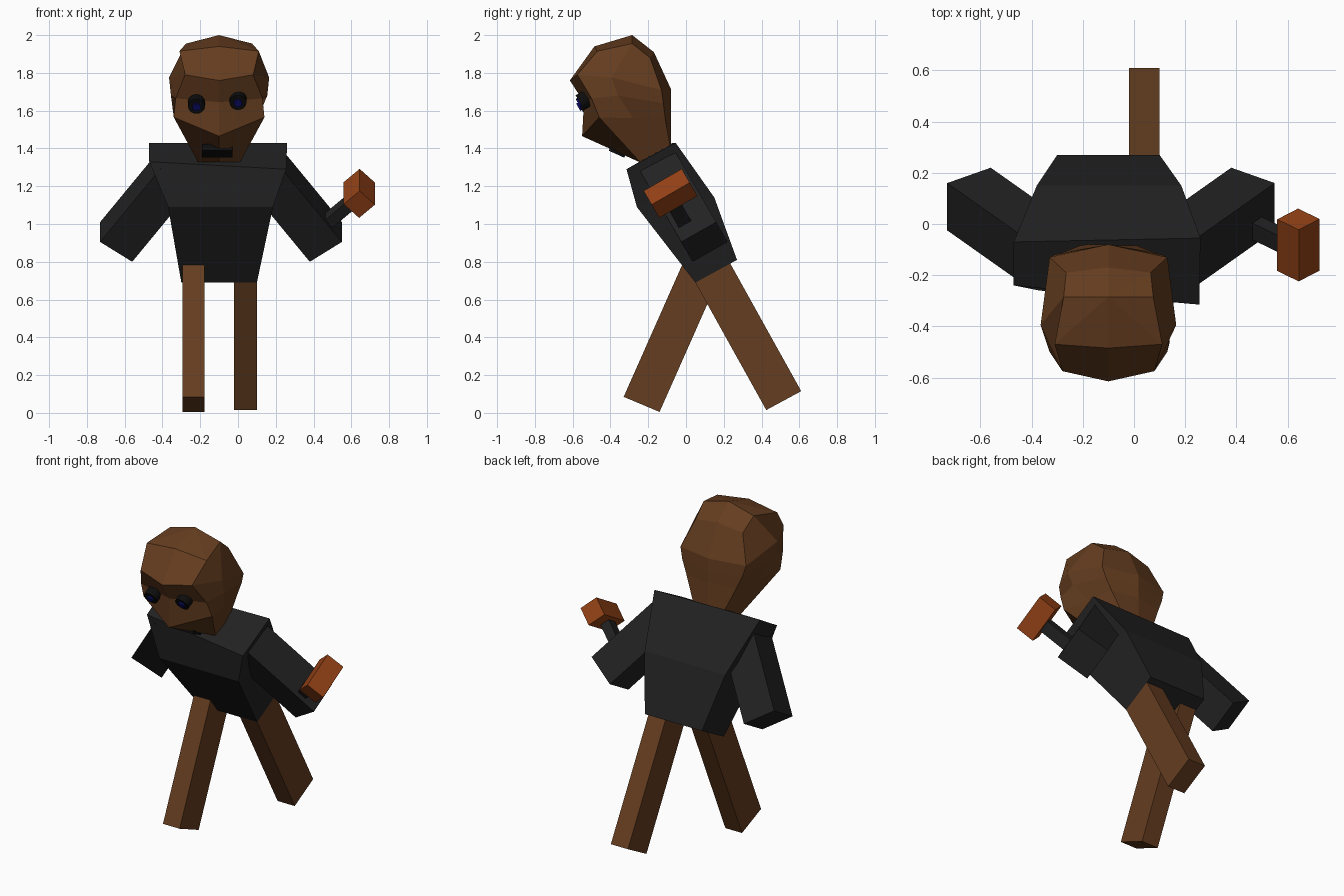
import bpy, bmesh, math
from mathutils import Vector as V, Matrix

if "Cube" in bpy.data.objects:
    bpy.data.objects.remove(bpy.data.objects["Cube"])

CX = -0.10                                   # body centre line
LEAN = math.radians(30)                      # forward lean of the upper body
FORE = V((0, math.cos(LEAN), math.sin(LEAN)))    # front-to-back axis of the torso
UP = V((0, -math.sin(LEAN), math.cos(LEAN)))     # spine axis


def material(name, rgb):
    m = bpy.data.materials.new(name)
    m.diffuse_color = (*rgb, 1)
    m.use_nodes = True
    m.node_tree.nodes["Principled BSDF"].inputs["Base Color"].default_value = m.diffuse_color
    return m


BROWN = material("brown", (0.13, 0.047, 0.014))
BLACK = material("charcoal", (0.016, 0.016, 0.016))
DARK = material("black", (0.004, 0.004, 0.004))
ORANGE = material("orange", (0.30, 0.055, 0.008))
BLUE = material("blue", (0.004, 0.004, 0.14))


def finish(name, bm, mat):
    bmesh.ops.recalc_face_normals(bm, faces=bm.faces)
    me = bpy.data.meshes.new(name)
    bm.to_mesh(me)
    bm.free()
    me.materials.append(mat)
    ob = bpy.data.objects.new(name, me)
    bpy.context.collection.objects.link(ob)
    return ob


def loft(name, rings, mat, apex=None):
    """Skin a stack of rings; close the first with an apex or a flat cap."""
    bm = bmesh.new()
    vs = [[bm.verts.new(p) for p in r] for r in rings]
    n = len(vs[0])
    for a, b in zip(vs, vs[1:]):
        for i in range(n):
            j = (i + 1) % n
            bm.faces.new((a[i], a[j], b[j], b[i]))
    if apex:
        t = bm.verts.new(apex)
        for i in range(n):
            bm.faces.new((vs[0][i], vs[0][(i + 1) % n], t))
    else:
        bm.faces.new(vs[0])
    bm.faces.new(vs[-1][::-1])
    return finish(name, bm, mat)


def bar(name, corner, a, b, length_vec, mat):
    """Box from one corner and three edge vectors."""
    c, a, b, l = V(corner), V(a), V(b), V(length_vec)
    base = [c, c + a, c + a + b, c + b]
    return loft(name, [base, [p + l for p in base]], mat)


def disc(name, centre, radius, depth, mat):
    bm = bmesh.new()
    bmesh.ops.create_cone(bm, cap_ends=True, segments=16, radius1=radius,
                          radius2=radius, depth=depth,
                          matrix=Matrix.Translation(centre) @ FORE.to_track_quat('Z', 'Y').to_matrix().to_4x4())
    return finish(name, bm, mat)


# torso: bottom, chest and slightly twisted shoulder rings
loft("torso", [
    [(-0.30, 0.05, 0.69), (0.10, 0.05, 0.69), (0.10, 0.27, 0.81), (-0.30, 0.27, 0.81)],
    [(-0.37, -0.26, 1.09), (0.185, -0.26, 1.09), (0.185, 0.15, 1.14), (-0.38, 0.15, 1.14)],
    [(-0.47, -0.24, 1.33), (0.255, -0.315, 1.29), (0.26, -0.055, 1.43), (-0.47, -0.07, 1.43)],
], BLACK)

# arms: sloping boxes mirrored about the centre line
for side, label in ((1, "right"), (-1, "left")):
    mx = lambda x: side * x
    bar(label + "_arm", (-0.09 + mx(0.64), -0.025, 0.905), (0, 0.185, 0.105),
        (mx(-0.17), 0.06, -0.105), (mx(-0.32), -0.226, 0.388), BLACK)

# legs: one forward, one back
bar("front_leg", (-0.295, -0.33, 0.085), (0.117, 0, 0), (0, 0.19, -0.08),
    V((0, 0.405, 0.914)) * 0.85, BROWN)
bar("back_leg", (-0.02, 0.425, 0.015), (0.12, 0, 0), (0, 0.185, 0.1),
    V((0, -0.486, 0.874)) * 0.82, BROWN)

# mallet: square head on a short handle
c = V((0.6425, -0.082, 1.162))
ang = math.radians(46)
h = V((math.sin(ang), 0, 0)) + UP * math.cos(ang)
w = V((math.cos(ang), 0, 0)) - UP * math.sin(ang)
a, b, l = w * 0.117, h * 0.117, FORE * 0.233
bar("mallet_head", c - (a + b + l) / 2, a, b, l, ORANGE)
a, b, l = w * 0.06, FORE * 0.075, h * 0.25
bar("mallet_handle", c - a / 2 - b / 2 - l - FORE * 0.015, a, b, l, BLACK)

# head: half rings from front centre to back centre (x offset, y, z), mirrored
half_rings = [
    [(0, -.485, 1.94), (.21, -.47, 1.915), (.175, -.285, 1.955), (.165, -.19, 1.88), (0, -.17, 1.91)],
    [(0, -.615, 1.76), (.18, -.575, 1.79), (.265, -.395, 1.775), (.23, -.13, 1.71), (0, -.08, 1.715)],
    [(0, -.54, 1.645), (.23, -.50, 1.665), (.255, -.36, 1.68), (.21, -.12, 1.64), (0, -.08, 1.64)],
    [(0, -.55, 1.465), (.24, -.46, 1.565), (.205, -.28, 1.56), (.175, -.11, 1.56), (0, -.08, 1.56)],
    [(0, -.24, 1.325), (.11, -.24, 1.325), (.11, -.15, 1.35), (.10, -.08, 1.39), (0, -.08, 1.39)],
]
rings = [[(CX + x, y, z) for x, y, z in r] + [(CX - x, y, z) for x, y, z in r[3:0:-1]]
         for r in half_rings]
loft("head", rings, BROWN, apex=(CX, -0.285, 2.0))

# eyes: dark discs with blue irises
for label, x, z in (("left", -0.22, 1.635), ("right", 0.0, 1.655)):
    p = V((x, -0.54, z))
    disc(label + "_eye", p, 0.045, 0.05, DARK)
    disc(label + "_iris", p - FORE * 0.02, 0.022, 0.03, BLUE)

# mouth: thin slab on the sloping underside of the face
slope, normal = V((0, -0.91, 0.41)), V((0, -0.41, -0.91))
a, b, l = V((0.16, 0, 0)), slope * 0.09, normal * 0.04
bar("mouth", V((-0.11, -0.36, 1.388)) - (a + b + l) / 2, a, b, l, DARK)
